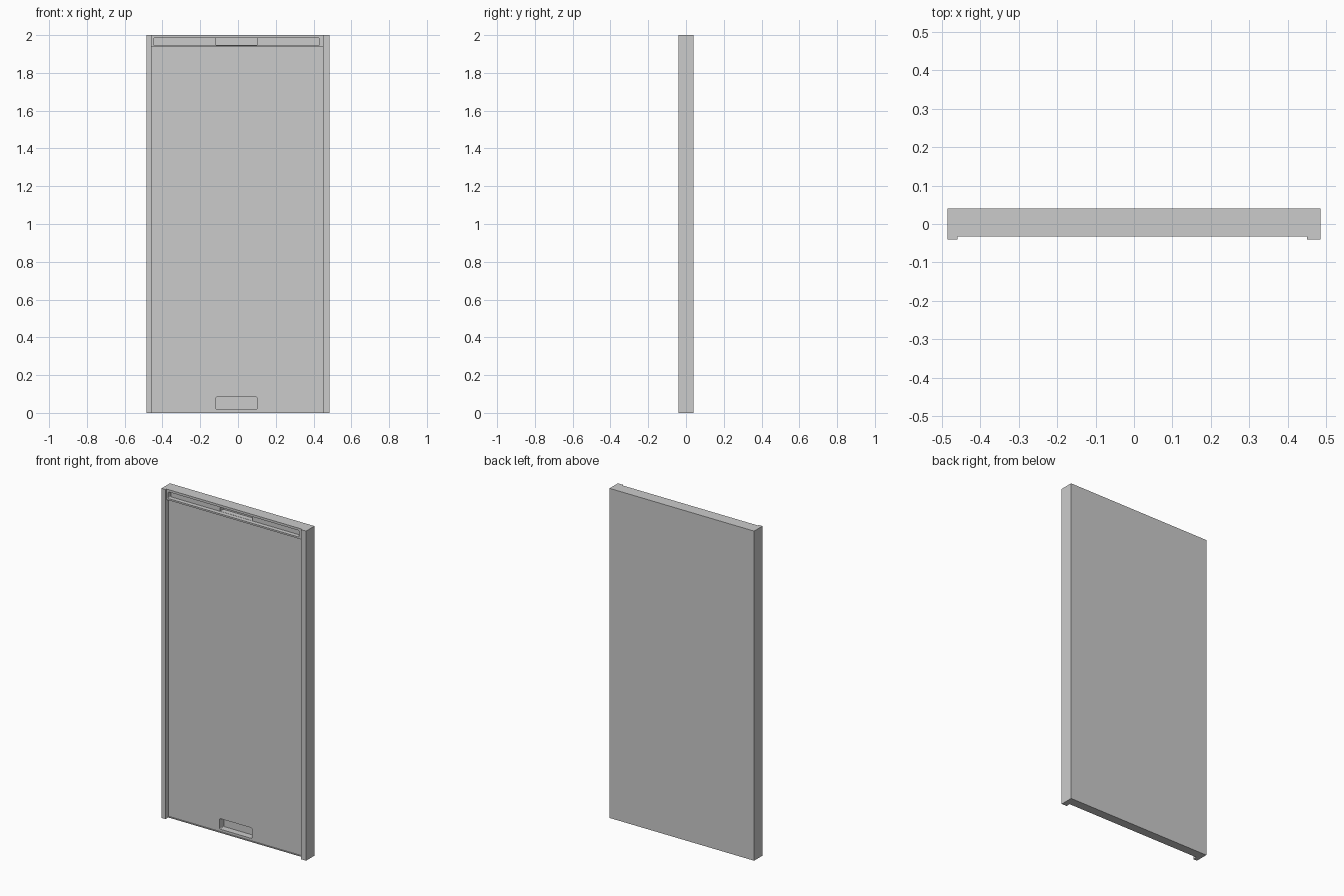
import bpy, bmesh

if "Cube" in bpy.data.objects:
    bpy.data.objects.remove(bpy.data.objects["Cube"])


def box(name, x, y, z, radius=0.0):
    """Box from (min, max) ranges; radius rounds the corners seen from the front."""
    bm = bmesh.new()
    bmesh.ops.create_cube(bm, size=1)
    for v in bm.verts:
        for i, r in enumerate((x, y, z)):
            v.co[i] = r[0] if v.co[i] < 0 else r[1]
    if radius:
        edges = [e for e in bm.edges
                 if abs(e.verts[0].co.y - e.verts[1].co.y) > 1e-5]
        bmesh.ops.bevel(bm, geom=edges, offset=radius, segments=3,
                        profile=0.5, affect='EDGES')
    mesh = bpy.data.meshes.new(name)
    bm.to_mesh(mesh)
    bm.free()
    obj = bpy.data.objects.new(name, mesh)
    bpy.context.collection.objects.link(obj)
    return obj


def carve(target, cutter):
    """Subtract the cutter, apply the result and remove the cutter."""
    cutter.hide_render = True
    mod = target.modifiers.new("carve", 'BOOLEAN')
    mod.operation = 'DIFFERENCE'
    mod.solver = 'EXACT'
    mod.object = cutter
    bpy.context.view_layer.objects.active = target
    bpy.ops.object.modifier_apply(modifier=mod.name)
    bpy.data.objects.remove(cutter)


INNER = (-0.459, 0.45)      # space between the side rails
GRIP = (-0.116, 0.10)       # width of the hand grips

# Slab with raised side rails
panel = box("door_panel", (-0.485, 0.485), (-0.04, 0.04), (0, 2))
carve(panel, box("rail_gap", INNER, (-0.1, -0.032), (-0.1, 2.1)))

# Sunken main face below the top strip, with a thin sill at the bottom
carve(panel, box("main_recess", INNER, (-0.1, -0.010), (0.006, 1.936)))
carve(panel, box("sill_trim", INNER, (-0.1, -0.014), (-0.1, 0.5)))

# Long slot in the top strip and its deeper central grip
carve(panel, box("top_slot", (-0.447, 0.431), (-0.1, -0.006), (1.946, 1.986), 0.006))
carve(panel, box("top_grip", GRIP, (-0.1, 0.025), (1.947, 1.985)))

# Grip pocket near the bottom
carve(panel, box("bottom_grip", GRIP, (-0.1, 0.03), (0.02, 0.084), 0.004))
